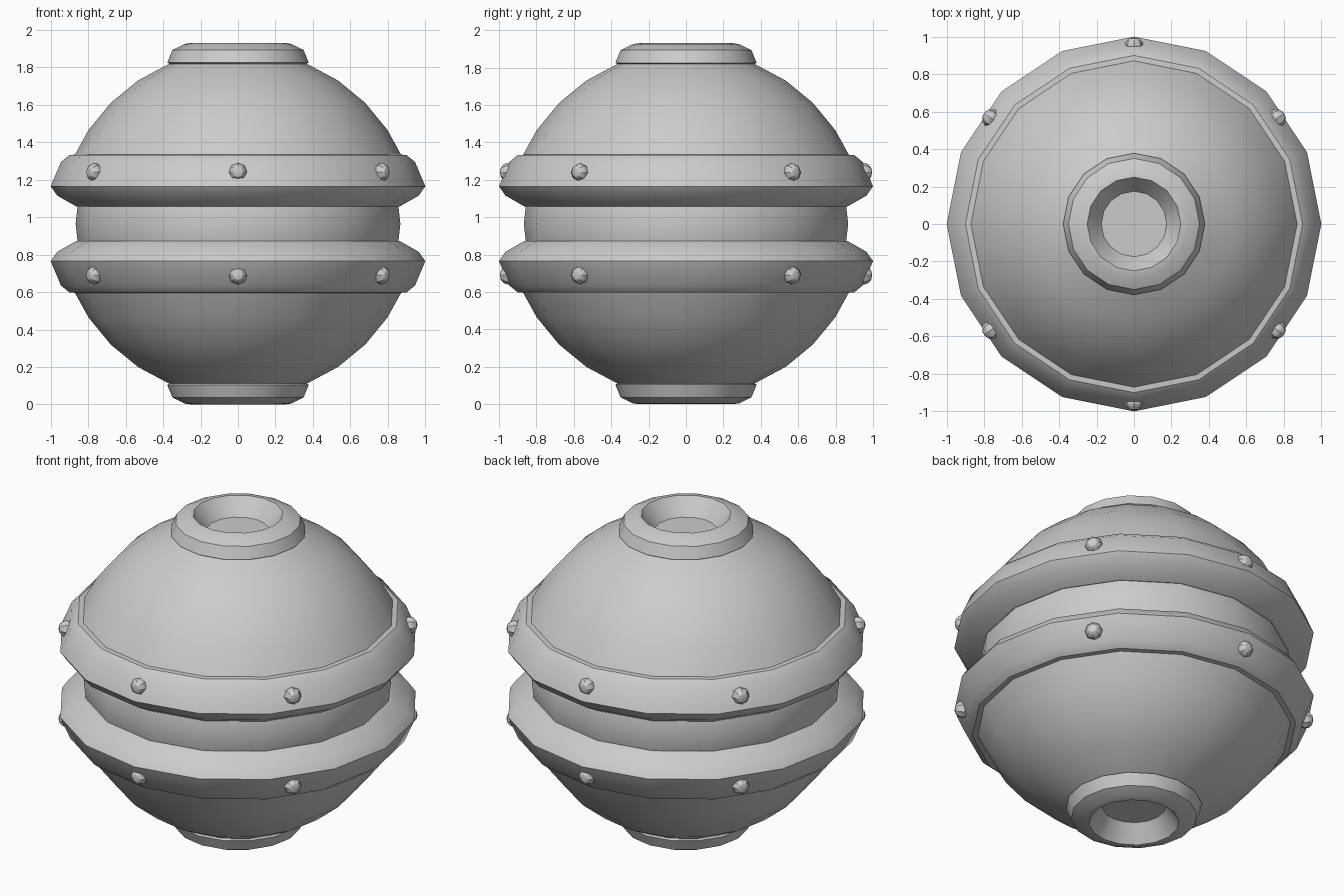
import bpy, bmesh
from math import sin, cos, pi, radians
from mathutils import Vector

if "Cube" in bpy.data.objects:
    bpy.data.objects.remove(bpy.data.objects["Cube"])

HEIGHT = 1.93   # total height, mirrored about its middle
SIDES = 16


def finish(name, bm):
    mesh = bpy.data.meshes.new(name)
    bm.to_mesh(mesh)
    bm.free()
    ob = bpy.data.objects.new(name, mesh)
    bpy.context.collection.objects.link(ob)
    bpy.ops.object.select_all(action='DESELECT')
    ob.select_set(True)
    bpy.context.view_layer.objects.active = ob
    bpy.ops.object.shade_smooth_by_angle(angle=radians(30))
    return ob


def lathe(name, profile):
    """Spin a profile of (radius, z), listed from the top down the outside."""
    bm = bmesh.new()
    rows = [[bm.verts.new((r * cos(2 * pi * j / SIDES), r * sin(2 * pi * j / SIDES), z))
             for j in range(SIDES)] for r, z in profile]
    for a, b in zip(rows, rows[1:]):
        for j in range(SIDES):
            k = (j + 1) % SIDES
            bm.faces.new((a[j], b[j], b[k], a[k]))
    bmesh.ops.remove_doubles(bm, verts=bm.verts, dist=1e-5)
    return finish(name, bm)


def lathe_pair(name, profile):
    lathe("upper_" + name, profile)
    lathe("lower_" + name, [(r, HEIGHT - z) for r, z in reversed(profile)])


# Domed shells, tucked under the caps and the bands
R, ZC = 0.96, 0.932
lathe_pair("shell", [(R * cos(radians(a)), ZC + R * sin(radians(a)))
                     for a in (67.5, 56.25, 45, 33.75, 24)])

# End caps with a tapered recess
lathe_pair("cap", [(0, 1.83), (0.175, 1.83), (0.25, 1.93), (0.285, 1.925),
                   (0.35, 1.893), (0.378, 1.825), (0.36, 1.815)])

# Bevelled bands around the body
lathe_pair("band", [(0.85, 1.335), (0.90, 1.332), (0.945, 1.295), (1.0, 1.165),
                    (0.965, 1.115), (0.865, 1.058), (0.84, 1.058)])

# Core visible between the bands
lathe("core", [(0.845, 1.10), (0.857, 1.055), (0.867, 0.965), (0.857, 0.875), (0.845, 0.83)])

# Six rivets on each band
for label, z in (("upper", 1.24), ("lower", HEIGHT - 1.24)):
    for i, deg in enumerate((36.5, 90, 143.5, 216.5, 270, 323.5)):
        a = radians(deg)
        bm = bmesh.new()
        bmesh.ops.create_uvsphere(bm, u_segments=8, v_segments=6, radius=0.05)
        ob = finish(f"{label}_rivet_{i + 1}", bm)
        ob.scale = (1, 1, 0.85)
        ob.location = (0.953 * cos(a), 0.953 * sin(a), z)
        ob.rotation_euler = Vector((cos(a), sin(a), 0)).to_track_quat('Z', 'Y').to_euler()
